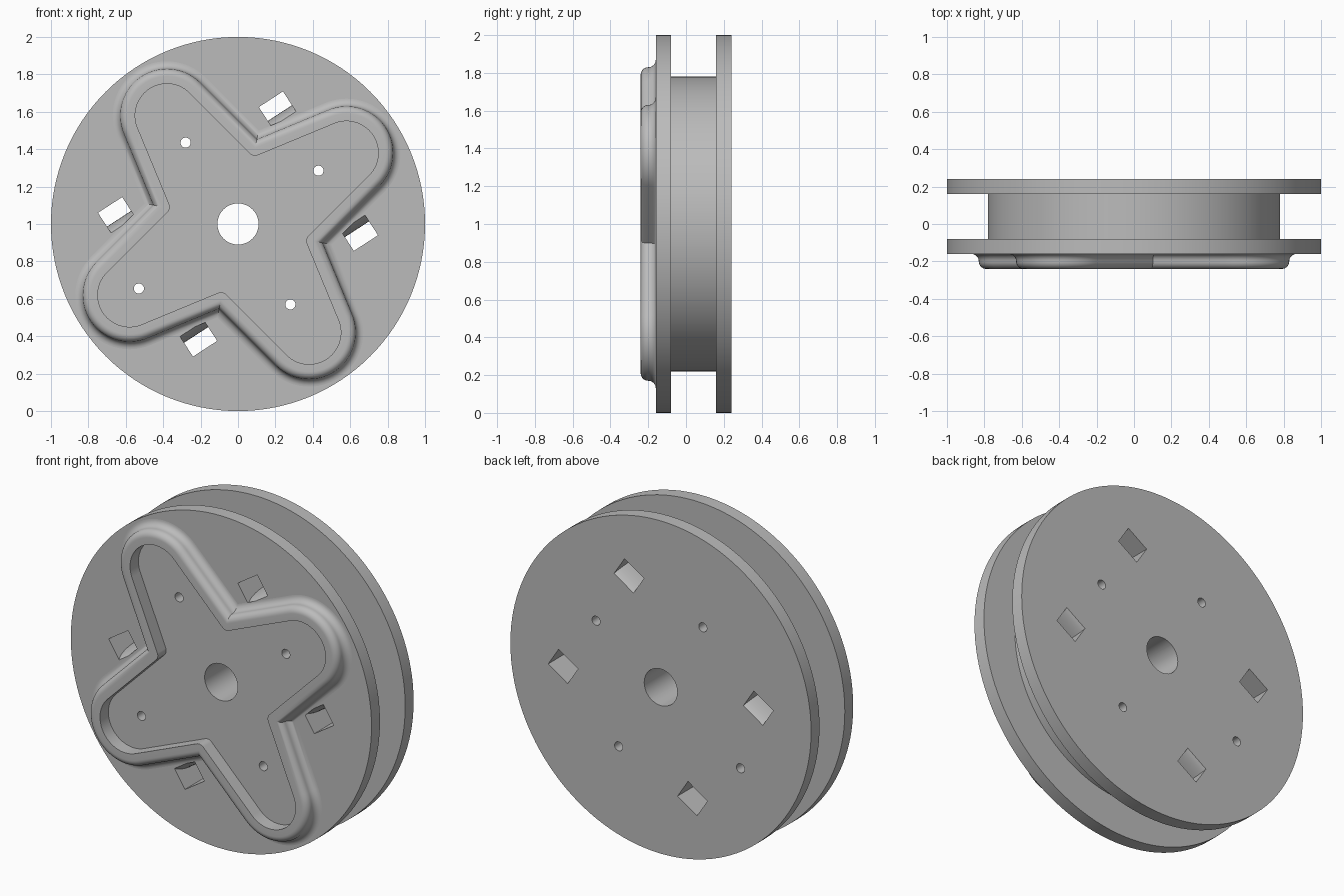
import bpy, bmesh
from math import sin, cos, radians, pi
from mathutils import Matrix, Vector

old = bpy.data.objects.get("Cube")
if old:
    bpy.data.objects.remove(old, do_unlink=True)

grey = bpy.data.materials.new("plain grey")
grey.use_nodes = True
grey.diffuse_color = (0.5, 0.5, 0.5, 1)
grey.node_tree.nodes["Principled BSDF"].inputs["Base Color"].default_value = (0.5, 0.5, 0.5, 1)

FRONT, BACK, MID = -0.16, 0.24, 0.04


def finish(bm, name):
    bmesh.ops.remove_doubles(bm, verts=bm.verts, dist=1e-5)
    bmesh.ops.recalc_face_normals(bm, faces=bm.faces)
    mesh = bpy.data.meshes.new(name)
    bm.to_mesh(mesh)
    bm.free()
    mesh.materials.append(grey)
    obj = bpy.data.objects.new(name, mesh)
    bpy.context.collection.objects.link(obj)
    return obj


def smooth(obj):
    bpy.ops.object.select_all(action="DESELECT")
    obj.select_set(True)
    bpy.context.view_layer.objects.active = obj
    bpy.ops.object.shade_smooth_by_angle(angle=radians(30))


def loft(bm, rings, closed=False):
    """Join equal-length rings of points with quads."""
    rows = [[bm.verts.new(p) for p in ring] for ring in rings]
    pairs = list(zip(rows, rows[1:]))
    if closed:
        pairs.append((rows[-1], rows[0]))
    for a, b in pairs:
        for i in range(len(a)):
            j = (i + 1) % len(a)
            bm.faces.new((a[i], a[j], b[j], b[i]))
    return rows


def circle(x, z, r, y, n):
    return [(x + r * cos(2 * pi * i / n), y, 1 + z + r * sin(2 * pi * i / n)) for i in range(n)]


def prism(bm, rings):
    rows = loft(bm, rings)
    bm.faces.new(rows[0])
    bm.faces.new(rows[-1])


# Spool: two flanges and a narrower core
bm = bmesh.new()
steps = [(1, FRONT), (1, -0.08), (0.78, -0.08), (0.78, 0.16), (1, 0.16), (1, BACK)]
prism(bm, [circle(0, 0, r, y, 128) for r, y in steps])
spool = finish(bm, "spool_body")

# Cutter: hub bore, four pin holes, four slots with one bulging wall
bm = bmesh.new()
holes = [(0, 0, 0.11), (-0.28, 0.435, 0.027), (0.43, 0.285, 0.027),
         (0.28, -0.43, 0.027), (-0.53, -0.345, 0.027)]
for x, z, r in holes:
    prism(bm, [circle(x, z, r, y, 48) for y in (-0.4, 0.4)])

arc = [radians(75) * (i / 10 - 1) for i in range(21)]
bulge = [(-0.044 - 0.054 * (1 - cos(t)), MID + 0.2 * sin(t) / sin(arc[-1])) for t in arc]
end = bulge[0][0]
section = [(0.044, -0.4), (end, -0.4)] + bulge + [(end, 0.4), (0.044, 0.4)]
for x, z, turn in [(0.2, 0.63, 33), (-0.66, 0.065, 33), (-0.2, -0.63, 213), (0.66, -0.065, 213)]:
    place = Matrix.Translation((x, 0, 1 + z)) @ Matrix.Rotation(-radians(turn), 4, "Y")
    prism(bm, [[place @ Vector((w, y, h)) for h, y in section] for w in (-0.077, 0.077)])
cutter = finish(bm, "hole_cutter")
cutter.hide_render = True

cut = spool.modifiers.new("holes", "BOOLEAN")
cut.operation = "DIFFERENCE"
cut.solver = "EXACT"
cut.object = cutter
bpy.context.view_layer.objects.active = spool
bpy.ops.object.modifier_apply(modifier=cut.name)
bpy.data.objects.remove(cutter, do_unlink=True)
smooth(spool)


# Four-armed rim: rounded tips, tight inner corners, offset outward by d
def star(d, y):
    pts = []
    tips = [radians(-45 + 157.5 * i / 28) for i in range(29)]
    quarter = [(0.58 + (0.17 + d) * cos(a), 0.38 + (0.17 + d) * sin(a)) for a in tips]
    reach = max(0.04, d) / sin(radians(56.25))
    cx = 0.082 + reach * cos(radians(78.75))
    cz = 0.358 + reach * sin(radians(78.75))
    r = max(0.04 - d, 0)
    for i in range(6):
        a = radians(-67.5 - 67.5 * i / 5)
        quarter.append((cx + r * cos(a), cz + r * sin(a)))
    for k in range(4):
        pts += [(x, y, 1 + z) for x, z in quarter]
        quarter = [(-z, x) for x, z in quarter]
    return pts


quarter_turn = [radians(90 * i / 8) for i in range(9)]
profile = [(0, FRONT), (0, -0.24)]
profile += [(0.04 + 0.04 * sin(a), -0.2 - 0.04 * cos(a)) for a in quarter_turn]
profile += [(0.12 - 0.04 * cos(a), -0.2 + 0.04 * sin(a)) for a in quarter_turn[1:]]
bm = bmesh.new()
loft(bm, [star(d, y) for d, y in profile], closed=True)
smooth(finish(bm, "star_rim"))
